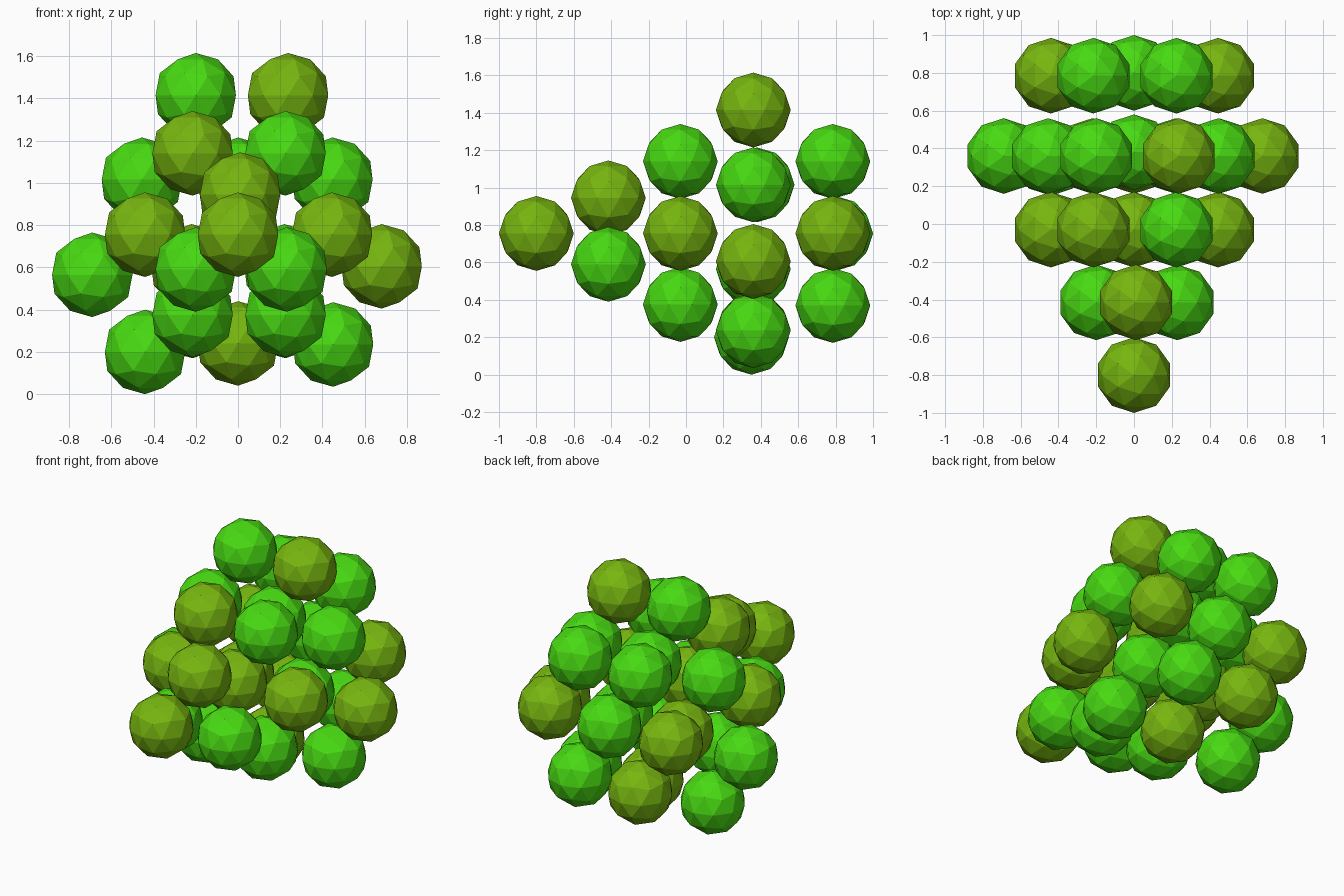
import bpy

if "Cube" in bpy.data.objects:
    bpy.data.objects.remove(bpy.data.objects["Cube"])

RADIUS = 0.2


def flat(name, rgb):
    m = bpy.data.materials.new(name)
    m.diffuse_color = (*rgb, 1.0)
    m.use_nodes = True
    m.node_tree.nodes["Principled BSDF"].inputs["Base Color"].default_value = m.diffuse_color
    return m


MATS = {"G": flat("bright green", (0.065, 0.70, 0.006)),
        "O": flat("olive green", (0.185, 0.47, 0.005))}

# low-poly ball shared by the whole cluster, one mesh per colour
MESHES = {}
for key, mat in MATS.items():
    bpy.ops.mesh.primitive_ico_sphere_add(subdivisions=2, radius=RADIUS)
    tmp = bpy.context.object
    mesh = tmp.data.copy()
    bpy.data.objects.remove(tmp)
    mesh.materials.append(mat)
    MESHES[key] = mesh

# layers from front to back: y, then rows of (z, x positions, colours)
LAYERS = [
    ("tip", -0.80, [(0.755, [0.0], "O")]),
    ("second", -0.415, [(0.945, [0.01], "O"),
                        (0.59, [-0.20, 0.23], "GG")]),
    ("middle", -0.03, [(1.14, [-0.215, 0.225], "OG"),
                       (0.755, [-0.44, 0.0, 0.445], "OOO"),
                       (0.375, [-0.215, 0.225], "GG")]),
    ("wide", 0.36, [(1.415, [-0.20, 0.237], "GO"),
                    (1.015, [-0.455, 0.0, 0.447], "GGG"),
                    (0.605, [-0.69, -0.22, 0.22, 0.68], "GOGO"),
                    (0.22, [-0.44, 0.0, 0.45], "GOG")]),
    ("back", 0.785, [(1.14, [-0.215, 0.225], "GG"),
                     (0.755, [-0.44, 0.0, 0.445], "OGO"),
                     (0.37, [-0.215, 0.225], "OG")]),
]
# small shifts where a ball sits off its row: (layer, row, column) -> (dy, dz)
SHIFTS = {("wide", 1, 1): (0.02, 0.0), ("wide", 2, 0): (0.0, -0.04),
          ("wide", 3, 0): (-0.01, -0.02), ("wide", 3, 1): (0.0, 0.02),
          ("wide", 3, 2): (0.0, 0.015), ("back", 1, 1): (0.015, 0.0)}

for layer, y, rows in LAYERS:
    for r, (z, xs, cols) in enumerate(rows):
        for c, (x, col) in enumerate(zip(xs, cols)):
            dy, dz = SHIFTS.get((layer, r, c), (0.0, 0.0))
            ob = bpy.data.objects.new(f"{layer}_layer_ball_{r}_{c}", MESHES[col])
            ob.location = (x, y + dy, z + dz)
            bpy.context.collection.objects.link(ob)
